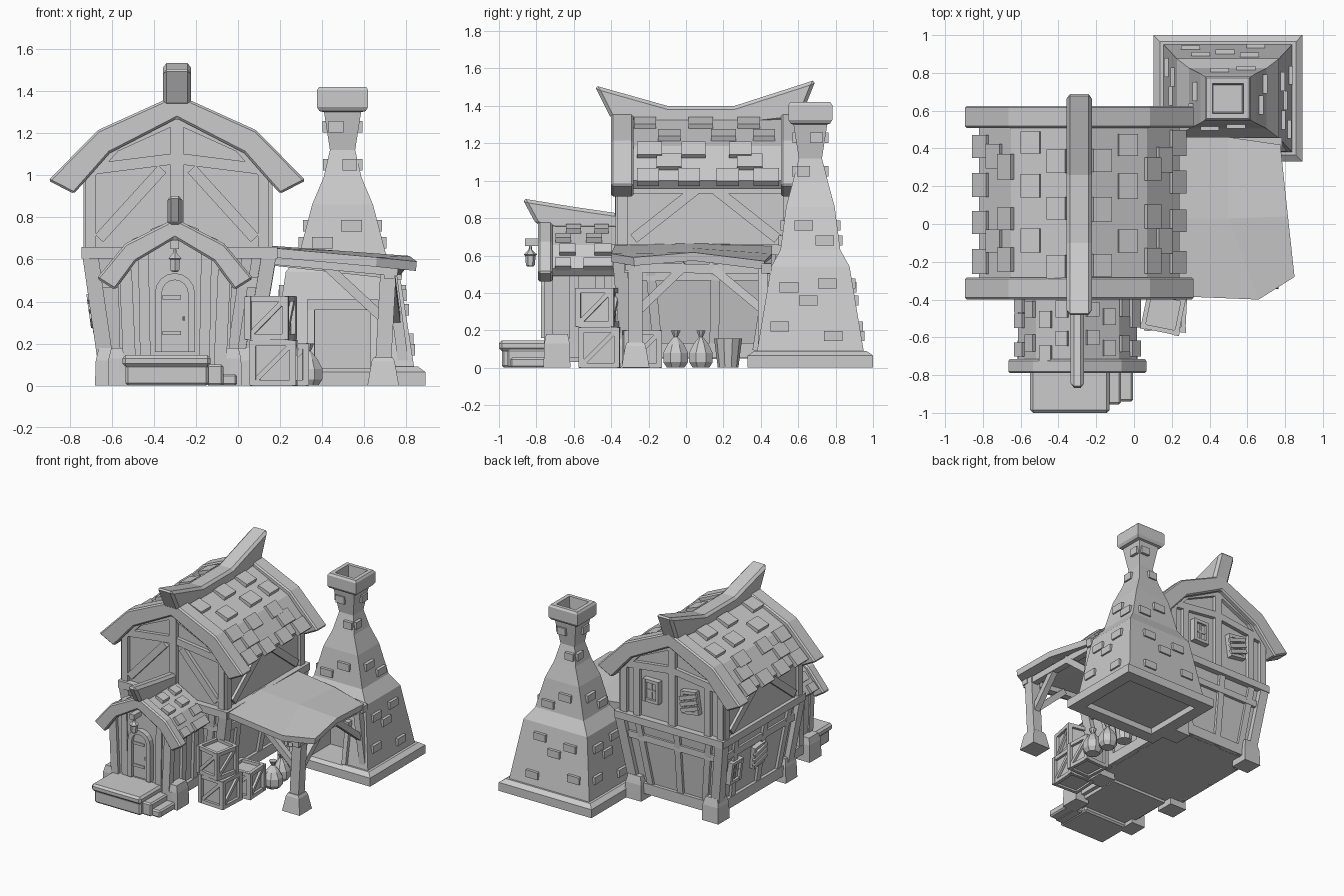
import bpy, math, random
from mathutils import Vector as V, Matrix

if "Cube" in bpy.data.objects:
    bpy.data.objects.remove(bpy.data.objects["Cube"])
random.seed(4)
CX, PX = -.29, -.30          # centre lines of house and porch
NRM = [V((0, -1, 0)), V((1, 0, 0)), V((0, 1, 0)), V((-1, 0, 0))]
def stack(name, verts, n, bevel=0, faces=None):
    """Closed skin over successive n-sided rings."""
    m = len(verts)
    f = [(r + i, r + (i + 1) % n, r + n + (i + 1) % n, r + n + i) for r in range(0, m - n, n) for i in range(n)]
    me = bpy.data.meshes.new(name)
    me.from_pydata([tuple(v) for v in verts], [], faces or f + [tuple(range(n))[::-1], tuple(range(m - n, m))])
    ob = bpy.data.objects.new(name, me)
    bpy.context.collection.objects.link(ob)
    if bevel:
        ob.modifiers.new("bevel", "BEVEL").width = bevel
    return ob
def bar(name, p, q, w, d, n=(0, -1, 0)):
    """Box from p to q, w wide across, d deep along the normal n."""
    p, q, n = V(p), V(q), V(n)
    a = (q - p).normalized()
    s = a.cross(n).normalized() * w / 2
    t = a.cross(s).normalized() * d / 2
    stack(name, [c + i * s + j * t for c in (p, q) for i, j in ((-1, -1), (1, -1), (1, 1), (-1, 1))], 4)
def loft(name, rings, cx, cy, n=4, rot=0, bevel=0):
    """Square (n=4) or round rings (z, half x, half y)."""
    k, R = (math.sqrt(2) if n == 4 else 1), Matrix.Rotation(rot, 3, 'Z')
    ang = [math.tau * (i + .5) / n for i in range(n)]
    return stack(name, [R @ V((hx * k * math.cos(a), hy * k * math.sin(a), z)) + V((cx, cy, 0))
                        for z, hx, hy in rings for a in ang], n, bevel)
def box(name, x0, x1, y0, y1, z0, z1, bevel=0):
    return loft(name, [(z, (x1 - x0) / 2, (y1 - y0) / 2) for z in (z0, z1)], (x0 + x1) / 2, (y0 + y1) / 2, bevel=bevel)
def prism(name, pts, y0, y1):
    stack(name, [(x, y, z) for y in (y1, y0) for x, z in pts[::-1]], len(pts))
def sym(half, cx):
    """Mirror a half profile that ends on the centre line."""
    return [(cx - x, z) for x, z in half] + [(cx + x, z) for x, z in half[-2::-1]]
def band(name, outer, inner, y0, y1, bevel=0):
    stack(name, [p for (a, b), (c, d) in zip(outer, inner) for p in ((a, y0, b), (c, y0, d), (c, y1, d), (a, y1, b))], 4, bevel)
def tiles(name, prof, cx, rows, size):
    """Raised shingles lying on the roof slope; rows = (segment, t, [y...])."""
    for seg, t, ys in rows:
        a, b = V(prof[seg]), V(prof[seg + 1])
        d, c = (b - a).normalized(), a.lerp(b, t)
        p, q = c - d * size * .5, c + d * size * .45
        for s, y in [(s, y + random.uniform(-.015, .015)) for s in (-1, 1) for y in ys]:
            bar(name, (cx + s * p.x, y, p.y + .012), (cx + s * q.x, y, q.y + .002),
                size * random.uniform(1, 1.2), .035, (-s * d.y, 0, d.x))
def ridge(name, cx, pts, w):
    stack(name, [(cx + k * w, y, z) for k in (-1, 1) for y, z in pts], len(pts), .018)
def window(c, n, up, boarded=False):
    c, n, up = V(c), V(n).normalized(), V(up).normalized()
    s, w, h = up.cross(n), .055, .075
    bar("window_pane", c - up * h, c + up * h, 2 * w, .03, n)
    for k, t, d in ((-1, .024, .07), (0, .014, .045), (1, .024, .07)):
        bar("window_upright", c + s * w * k - up * (h + .012), c + s * w * k + up * (h + .012), t, d, n)
        bar("window_crossbar", c + up * h * k - s * w, c + up * h * k + s * w, t, d - .003, n)
    for k in (-.045, 0, .045) if boarded else ():
        bar("window_board", c + n * .035 + up * (k - .015) - s * .075, c + n * .035 + up * (k + .015) + s * .075, .03, .02, n)

# main house: tapered lower storey and gabled upper storey
LO = [V(p) for p in ((-.62, -.31, .05), (.05, -.31, .05), (.05, .51, .05), (-.62, .51, .05))]
HI = [V(p) for p in ((-.705, -.36, .64), (.15, -.36, .64), (.15, .57, .64), (-.705, .57, .64))]
stack("lower_storey", LO + HI, 4)
prism("upper_storey", sym([(.43, .63), (.43, .99), (.33, 1.13), (0, 1.29)], CX + .005), -.35, .56)
def wall(s, u, t):
    return LO[s].lerp(LO[(s + 1) % 4], u).lerp(HI[s].lerp(HI[(s + 1) % 4], u), t)

# lower storey framing, as (from u, t; to u, t; width; depth)
for s, n in enumerate(NRM):
    for name, a, b, c, d, w, dp in (("lower_corner_post", 0, 0, 0, 1, .075, .07), ("floor_rail", -.04, .985, 1.04, .985, .055, .08),
                                    ("sill_beam", -.05, .07, 1.05, .07, .08, .06), ("lower_rail", 0, .75, 1, .75, .05, .04),
                                    ("lower_stud", .2, 0, .17, 1, .05, .04), ("lower_stud", .56, 0, .56, 1, .05, .04),
                                    ("lower_stud", .86, 0, .88, 1, .05, .04)):
        bar(name, wall(s, a, b), wall(s, c, d), w, dp, n)
    loft("corner_stone", [(0, .07, .07), (.12, .066, .066), (.18, .052, .052)], LO[s].x + (.01 if LO[s].x < 0 else -.005), LO[s].y)

# upper storey framing
for y, n in ((-.355, NRM[0]), (.565, NRM[2])):
    for k in (-1, 1):
        for name, a, b, c, d in (("gable_post", .41, .65, .41, 1.02), ("collar_beam", .4, 1.03, 0, 1.08),
                                 ("rafter", .42, 1, .3, 1.13), ("rafter", .33, 1.12, 0, 1.27),
                                 ("gable_brace", .37, .7, .07, 1.03) if y < 0 else ("gable_stud", .3, .65, .3, 1.04)):
            bar(name, (CX + a * k, y, b), (CX + c * k, y, d), .052, .045, n)
    bar("king_post", (CX, y, .65), (CX, y, 1.28), .06, .05, n)
for x, n in ((-.715, NRM[3]), (.145, NRM[1])):
    for name, a, b, c, d in (("side_post", -.34, .65, -.34, 1), ("side_post", .55, .65, .55, 1), ("wall_plate", -.36, .96, .57, .96),
                             ("side_brace", -.28, .69, .05, .95), ("side_brace", .49, .69, .16, .95)):
        bar(name, (x, a, b), (x, c, d), .055, .04, n)

# windows: two on the back gable, two low on the left wall
window((-.12, .57, .88), (0, 1, 0), (0, 0, 1))
window((-.45, .57, .88), (0, 1, 0), (.15, 0, 1), True)
window((-.665, .38, .34), (-1, 0, -.14), (-.14, 0, 1))
window((-.665, .1, .36), (-1, 0, -.14), (-.14, .1, 1), True)

# main roof
slab = [(.53, 1.0), (.36, 1.185), (0, 1.355)]
band("main_roof", sym(slab, CX), sym([(.495, .955), (.33, 1.13), (0, 1.29)], CX), -.37, .58)
for y in (-.40, .508):
    band("main_barge_board", sym([(.612, .975), (.375, 1.215), (0, 1.385)], CX),
         sym([(.49, .912), (.32, 1.105), (0, 1.27)], CX), y, y + .118, .01)
tiles("main_tile", slab, CX, [(0, .08, (-.19, .02, .21, .42)), (0, .5, (-.1, .35)), (0, .85, (-.2, .04, .3)),
                              (1, .3, (-.1, .2, .42)), (1, .68, (-.22, .08, .34))], .115)
ridge("main_ridge", CX, [(-.40, 1.33), (-.49, 1.51), (-.10, 1.40), (.26, 1.40), (.695, 1.54), (.61, 1.33), (.25, 1.29), (-.1, 1.29)], .067)

# entrance porch
prism("porch_walls", sym([(.235, .03), (.25, .5), (.2, .62), (0, .75)], PX), -.735, -.3)
pslab = [(.315, .53), (.22, .655), (0, .775)]
band("porch_roof", sym(pslab, PX), sym([(.28, .49), (.195, .6), (0, .715)], PX), -.74, -.36)
band("porch_barge_board", sym([(.372, .51), (.235, .675), (0, .795)], PX), sym([(.285, .455), (.185, .59), (0, .70)], PX), -.79, -.715, .01)
tiles("porch_tile", pslab, PX, [(0, .15, (-.66, -.52, -.42)), (0, .75, (-.62, -.45)), (1, .25, (-.67, -.5)), (1, .65, (-.6, -.44))], .075)
ridge("porch_ridge", PX, [(-.80, .765), (-.876, .905), (-.6, .86), (-.36, .825), (-.36, .74), (-.7, .74)], .036)
for k in (-1, 1):
    bar("porch_post", (PX + .215 * k, -.735, .1), (PX + .235 * k, -.735, .55), .06, .05)
    bar("porch_plank", (PX + .14 * k, -.735, .1), (PX + .15 * k, -.735, .64), .05, .02)
    for y in (-.6, -.46):
        bar("porch_side_post", (PX + .24 * k, y, .1), (PX + .25 * k, y, .5), .05, .04, (k, 0, 0))
    bar("porch_sill", (PX + .24 * k, -.76, .09), (PX + .24 * k, -.32, .09), .07, .05, (k, 0, 0))
    loft("porch_stone", [(0, .058, .072), (.13, .055, .068), (.18, .042, .058)], PX + .26 * k, -.69)

# arched door and hanging lantern
def arch(r):
    return sym([(r, .16)] + [(r * math.cos(i * math.pi / 8), .44 + r * math.sin(i * math.pi / 8)) for i in range(5)], PX)
band("door_frame", arch(.095), arch(.062), -.775, -.72)
prism("door", arch(.064), -.75, -.72)
for z in (.25, .42):
    bar("door_strap", (PX - .06, -.752, z), (PX + .03, -.752, z), .02, .012)
loft("door_knob", [(.31, .008, .008), (.33, .008, .008)], PX + .042, -.755, 6)
bar("lantern_arm", (PX, -.77, .67), (PX, -.86, .67), .04, .04, (1, 0, 0))
loft("lantern", [(z, r, r) for z, r in ((.54, .015), (.55, .024), (.6, .028), (.605, .036), (.63, .01), (.67, .004))], PX, -.832, 6)

# entrance steps
box("step_base", -.535, -.14, -.985, -.70, 0, .10, .012)
box("step_top", -.55, -.13, -1.0, -.70, .09, .145, .015)
box("side_step_high", -.15, -.07, -.955, -.74, 0, .10, .01)
box("side_step_low", -.08, -.005, -.94, -.74, 0, .055, .01)

# chimney with fireplace recess and shallow hollow underneath
KX, KY = .497, .665
RINGS = [(.09, .34, .285), (.54, .27, .21), (.63, .205, .16), (.86, .145, .13), (.99, .09, .095), (1.12, .06, .062), (1.3, .088, .09)]
ch = loft("chimney", [(0, .394, .335), (.065, .394, .335), (.09, .36, .3)] + RINGS +
          [(1.305, .11, .105), (1.325, .122, .117), (1.405, .122, .117), (1.42, .112, .107), (1.42, .082, .08), (1.3, .075, .072)], KX, KY)
for cutter in (box("base_cutter", KX - .3, KX + .3, KY - .24, KY + .24, -.1, .045), box("fireplace_cutter", .365, .635, .2, .6, .085, .36)):
    cutter.hide_render = cutter.hide_viewport = True
    b = ch.modifiers.new("cut", "BOOLEAN")
    b.operation, b.object, b.solver = "DIFFERENCE", cutter, "EXACT"
for k in (-1, 1):
    bar("fireplace_jamb", (KX + .15 * k, .385, .09), (KX + .15 * k, .43, .38), .035, .06)
bar("fireplace_lintel", (KX - .17, .425, .385), (KX + .17, .425, .385), .05, .07)
for s, n in enumerate(NRM):
    side = V((-n.y, n.x, 0))
    for z, u in ((1.23, -.4), (1.05, .45), (.76, .25), (.68, -.5), (.45, -.4), (.43, .5), (.36, .05), (.22, .62), (.17, -.45))[:4 if s == 0 else 9]:
        a, b = next((a, b) for a, b in zip(RINGS, RINGS[1:]) if a[0] <= z <= b[0])
        hx, hy = V(a).lerp(V(b), (z - a[0]) / (b[0] - a[0])).yz
        d, w = (hy, hx) if n.y else (hx, hy)
        c, h = V((KX, KY, z)) + n * d + side * u * w * (1, -1)[s % 2], side * (.05 if z < .9 else .035)
        bar("chimney_brick", c - h, c + h, .055, .035, n)

# lean-to canopy
can = stack("canopy", [(.16, -.38, .655), (.66, -.40, .61), (.85, -.28, .59), (.16, .03, .665), (.5, .03, .64), (.815, .04, .617),
                       (.16, .46, .655), (.5, .46, .61), (.775, .42, .57)], 3, faces=[(i, i + 1, i + 4, i + 3) for i in (0, 1, 3, 4)])
m = can.modifiers.new("thick", "SOLIDIFY")
m.thickness, m.offset = .045, -1
for name, p, q, w, s in (("canopy_beam", (.72, -.33, .535), (.72, .45, .525), .05, 1),
                         ("canopy_front_beam", (.17, -.3, .60), (.76, -.3, .545), .05, 0),
                         ("canopy_back_beam", (.15, .43, .60), (.78, .43, .53), .055, 0),
                         ("canopy_post", (.69, -.27, .1), (.715, -.27, .56), .075, 0),
                         ("canopy_back_post", (.79, .41, .08), (.73, .41, .53), .05, 0),
                         ("canopy_brace", (.70, -.27, .31), (.42, -.28, .57), .045, 0),
                         ("canopy_brace", (.70, -.25, .31), (.72, .0, .55), .045, 1),
                         ("canopy_brace", (.75, .41, .31), (.72, .12, .55), .045, 1)):
    bar(name, p, q, w, w, NRM[s])
loft("post_stone", [(0, .075, .075), (.115, .055, .055), (.135, .045, .045)], .69, -.27)

# crates
for cx, cy, z, s, rot in ((.17, -.46, 0, .215, -.05), (.155, -.47, .22, .205, -.2), (.23, -.235, 0, .2, .05)):
    h, e = s / 2, s / 2 - .012
    loft("crate_body", [(z + .012, h - .02, h - .02), (z + s - .02, h - .02, h - .02)], cx, cy, 4, rot)
    for k in range(4):
        M = Matrix.Translation((cx, cy, z + h)) @ Matrix.Rotation(rot + k * math.pi / 2, 4, 'Z')
        for name, a, b, c, d, w, t in (("crate_post", -e, -h, -e, h, .03, .03), ("crate_rail", -e, -e, e, -e, .028, .024),
                                       ("crate_rail", -e, e, e, e, .028, .024), ("crate_diagonal", -e, -e, e, e, .024, .018)):
            bar(name, M @ V((a, -e, b)), M @ V((c, -e, d)), w, t, M.to_3x3() @ NRM[0])

# sacks and bucket
for x, y, r in ((.335, -.055, .072), (.31, .08, .068)):
    loft("sack", [(z, r * k, r * k) for z, k in ((0, .7), (.03, 1), (.08, 1), (.125, .65), (.165, .17), (.2, .4))], x, y, 8)
loft("bucket", [(0, .055, .055), (.155, .075, .075), (.155, .065, .065), (.03, .048, .048)], .28, .225, 10)
